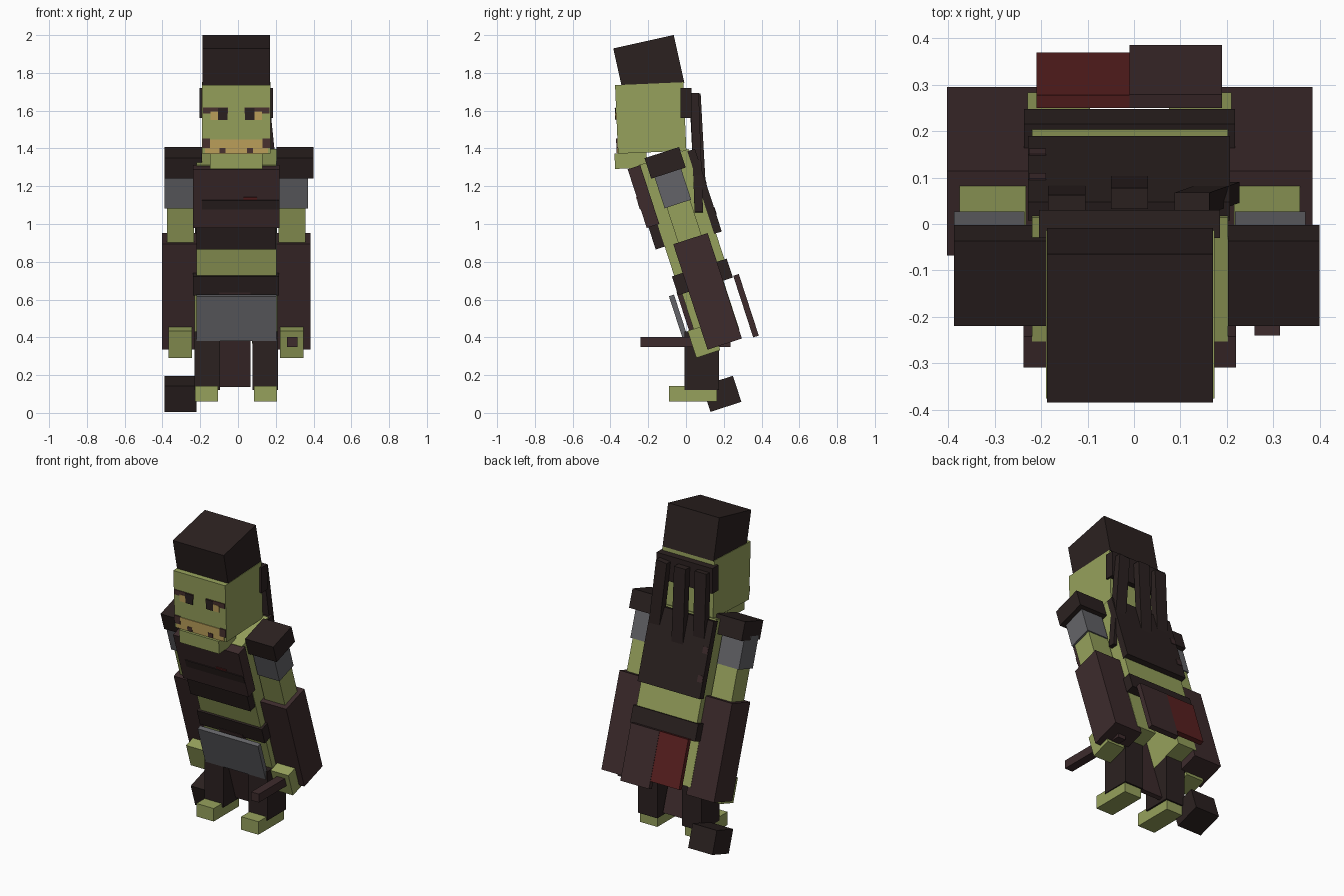
import bpy, math
from mathutils import Vector, Matrix

if "Cube" in bpy.data.objects:
    bpy.data.objects.remove(bpy.data.objects["Cube"], do_unlink=True)


def material(name, rgb):
    lin = [((c / 255 + 0.055) / 1.055) ** 2.4 for c in rgb] + [1.0]
    m = bpy.data.materials.new(name)
    m.diffuse_color = lin
    m.use_nodes = True
    m.node_tree.nodes["Principled BSDF"].inputs["Base Color"].default_value = lin
    return m


GREEN = material("green_skin", (150, 161, 92))
DARK = material("dark_leather", (43, 33, 32))
BROWN = material("brown_cloth", (61, 43, 44))
RED = material("red_cloth", (90, 32, 32))
GREY = material("grey_metal", (100, 100, 104))
TAN = material("tan_paint", (190, 162, 92))
PAINT = material("brown_paint", (74, 50, 48))


def cuboid(name, mat, size, matrix):
    bpy.ops.mesh.primitive_cube_add(size=1)
    ob = bpy.context.object
    ob.name = name
    ob.data.transform(Matrix.Diagonal((*size, 1)))
    ob.data.materials.append(mat)
    ob.matrix_world = matrix
    return ob


def frame(angle, y, z):
    """Frame tipped forwards about the x axis, at (0, y, z)."""
    return Matrix.Translation((0, y, z)) @ Matrix.Rotation(math.radians(angle), 4, 'X')


def block(name, mat, fr, xs, ys, zs):
    """Box from ranges of x, depth and height within a frame."""
    lo, hi = Vector((xs[0], ys[0], zs[0])), Vector((xs[1], ys[1], zs[1]))
    return cuboid(name, mat, hi - lo, fr @ Matrix.Translation((lo + hi) / 2))


def pair(name, mat, fr, xs, ys, zs, mid=-0.009):
    """Two blocks mirrored about x = mid; xs is given for the left one."""
    block("left_" + name, mat, fr, xs, ys, zs)
    block("right_" + name, mat, fr, (2 * mid - xs[1], 2 * mid - xs[0]), ys, zs)


def lock(name, top, bottom, width, depth):
    a, b = Vector(top), Vector(bottom)
    d = a - b
    rot = Matrix.Rotation(math.atan2(d.x, d.z), 4, 'Y') @ \
        Matrix.Rotation(-math.atan2(d.y, math.hypot(d.x, d.z)), 4, 'X')
    cuboid(name, DARK, (width, depth, d.length), Matrix.Translation((a + b) / 2) @ rot)


BODY = frame(18, 0.086, 0.722)     # leaning body
HEAD = frame(2.5, -0.187, 1.565)
HAT = frame(12.5, -0.225, 1.965)
WORLD = Matrix.Identity(4)

# Torso with front and back armour
block("torso", GREEN, BODY, (-0.22, 0.203), (-0.14, 0.14), (-0.02, 0.665))
block("chest_plate", BROWN, BODY, (-0.238, 0.22), (-0.2, -0.13), (0.335, 0.662))
block("belly_plate", DARK, BODY, (-0.22, 0.2), (-0.19, -0.13), (0.212, 0.35))
block("chest_stripe", DARK, BODY, (-0.19, 0.219), (-0.204, -0.199), (0.44, 0.49))
block("chest_stain", RED, BODY, (0.03, 0.1), (-0.204, -0.199), (0.493, 0.507))
block("back_plate", DARK, BODY, (-0.228, 0.207), (0.13, 0.172), (0.195, 0.655))
for i, s in enumerate((0.29, 0.46)):
    block(f"back_patch_{i + 1}", BROWN, BODY, (-0.226, -0.19), (0.17, 0.175), (s, s + 0.04))
block("belt", DARK, BODY, (-0.237, 0.218), (-0.1525, 0.1525), (-0.055, 0.05))

# Skirt plates and flaps
block("front_skirt_plate", GREY, BODY, (-0.22, 0.203), (-0.2, -0.172), (-0.295, -0.045))
block("front_flap", BROWN, BODY, (-0.1, 0.066), (-0.155, -0.13), (-0.565, -0.04))
block("back_flap_right", RED, BODY, (-0.21, -0.01), (0.157, 0.186), (-0.345, -0.047))
block("back_flap_left", BROWN, BODY, (-0.01, 0.19), (0.157, 0.188), (-0.39, -0.047))

# Arms
block("left_shoulder_pad", DARK, BODY, (0.203, 0.4), (-0.097, 0.095), (0.576, 0.69))
block("right_shoulder_pad", DARK, BODY, (-0.388, -0.19), (-0.097, 0.095), (0.576, 0.69))
pair("arm_band", GREY, BODY, (0.218, 0.37), (-0.078, 0.07), (0.405, 0.6))
pair("arm", GREEN, BODY, (0.215, 0.358), (-0.066, 0.064), (0.0, 0.6))
pair("sleeve", BROWN, BODY, (0.19, 0.385), (-0.093, 0.098), (-0.377, 0.21))
pair("hand", GREEN, BODY, (0.222, 0.347), (-0.163, -0.03), (-0.4, -0.25), -0.011)
block("stick", BROWN, WORLD, (0.26, 0.315), (-0.24, 0.235), (0.35, 0.403))
block("club_head", DARK, BODY, (-0.39, -0.22), (-0.18, -0.008), (-0.695, -0.55))

# Legs
pair("thigh", GREEN, BODY, (0.075, 0.21), (-0.13, 0.1), (-0.33, -0.05), -0.01)
pair("trouser_leg", DARK, WORLD, (0.078, 0.212), (-0.008, 0.175), (0.12, 0.43), -0.009)
pair("foot", GREEN, WORLD, (0.085, 0.206), (-0.09, 0.165), (0.06, 0.142), -0.011)

# Head, jaw and hat
block("head", GREEN, HEAD, (-0.19, 0.173), (-0.181, 0.181), (-0.185, 0.178))
block("jaw", GREEN, HEAD, (-0.147, 0.13), (-0.2, -0.03), (-0.265, -0.184))
block("hat", DARK, HAT, (-0.187, 0.17), (-0.164, 0.164), (-0.26, 0.0))

# Painted face
FACE = (-0.185, -0.18)
pair("brow", PAINT, HEAD, (0.035, 0.168), FACE, (0.028, 0.06))
pair("pupil", DARK, HEAD, (0.038, 0.088), (-0.188, -0.18), (-0.005, 0.058))
pair("eye", TAN, HEAD, (0.088, 0.128), (-0.187, -0.18), (-0.005, 0.038))
block("mouth_band", TAN, HEAD, (-0.175, 0.158), FACE, (-0.184, -0.11))
pair("mouth_corner", PAINT, HEAD, (0.13, 0.17), (-0.188, -0.18), (-0.155, -0.105))
pair("tusk_mark", PAINT, HEAD, (0.047, 0.08), (-0.188, -0.18), (-0.182, -0.155))

# Hair
block("hair_cap", DARK, WORLD, (-0.205, 0.185), (-0.03, 0.03), (1.56, 1.72))
lock("hair_lock_left", (0.125, 0.045, 1.69), (0.19, 0.068, 1.06), 0.075, 0.045)
lock("hair_lock_middle", (-0.01, 0.055, 1.69), (-0.01, 0.082, 1.2), 0.08, 0.045)
lock("hair_lock_right", (-0.145, 0.04, 1.69), (-0.145, 0.062, 1.25), 0.08, 0.045)
